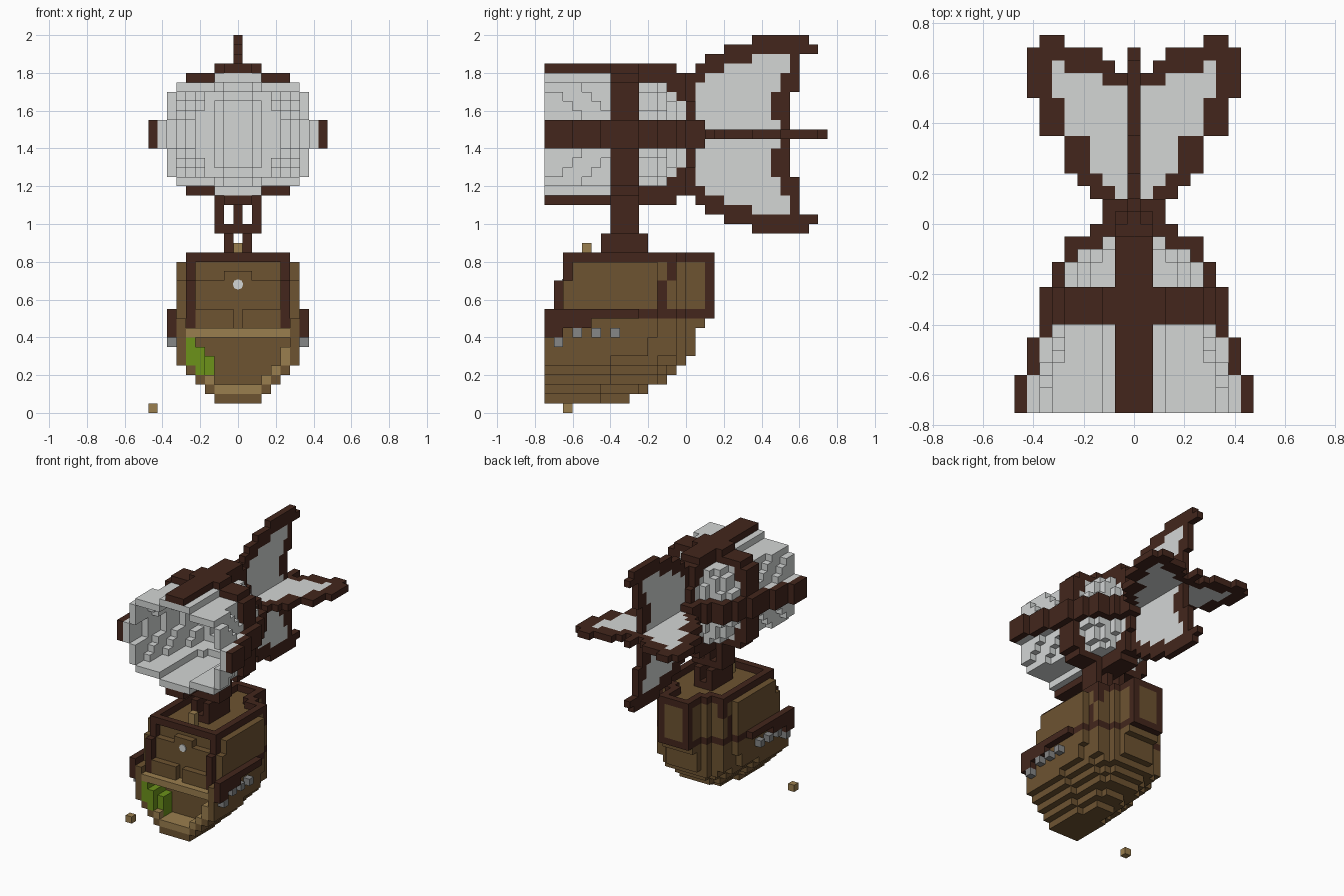
import bpy, bmesh
from math import pi, sqrt
from mathutils import Vector

old = bpy.data.objects.get("Cube")
if old:
    bpy.data.objects.remove(old, do_unlink=True)

UNIT = 0.05      # edge of one block
MID = 29         # block layer of the balloon axis
BOW = -15        # first block row at the open front


def linear(c):
    c /= 255
    return c / 12.92 if c <= 0.04045 else ((c + 0.055) / 1.055) ** 2.4


def make_material(name, *rgb):
    mat = bpy.data.materials.new(name)
    mat.use_nodes = True
    colour = [linear(c) for c in rgb] + [1]
    mat.diffuse_color = colour
    mat.node_tree.nodes["Principled BSDF"].inputs["Base Color"].default_value = colour
    return mat


MATERIALS = {
    "dark": make_material("dark_wood", 67, 38, 28),
    "wood": make_material("brown_wood", 109, 83, 49),
    "light": make_material("light_wood", 154, 126, 78),
    "cloth": make_material("pale_cloth", 211, 214, 213),
    "green": make_material("leaf_green", 108, 146, 26),
    "iron": make_material("iron_grey", 134, 135, 135),
}

parts = {}       # part name -> {block: colour}
occupied = set()


def put(part, colour, xs, ys, zs):
    """Fill a box of blocks, leaving blocks of earlier parts alone."""
    for x in xs:
        for y in ys:
            for z in zs:
                if (x, y, z) not in occupied:
                    occupied.add((x, y, z))
                    parts.setdefault(part, {})[x, y, z] = colour


def span(a, b):
    return range(a, b + 1)


def wide(half):
    return span(-half, half)


def near(p):
    x, y, z = p
    return ((x + 1, y, z), (x - 1, y, z), (x, y + 1, z), (x, y - 1, z), (x, y, z + 1), (x, y, z - 1))


# Balloon: half widths by height above the axis, then of the rounded tail rows
SECTION = [8.99, 8.7, 7.9, 7.6, 7.3, 6.9, 2.9]
TAIL = [5, 5, 4, 2.5, 1]
TAIL_RAIL = [6, 6, 5, 5, 3]


def top(y):
    return 6 if y < -5 else 5 if y < -2 else 2 - y


def half(y, d):
    if not 0 <= d <= top(y):
        return -1
    if y < -5:
        return int(SECTION[d] * (1 - (y - BOW) / 27))
    return round(TAIL[y + 5] * sqrt(1 - (d / (top(y) + 1)) ** 2))


# Balloon skin, hollow and open at the front
solid = {(x, y, MID + s * d) for y in range(BOW, 0) for d in span(0, top(y))
         for s in (-1, 1) for x in wide(half(y, d))}
for p in solid:
    if not all(q in solid or q[1] < BOW for q in near(p)):
        put("balloon_skin", "cloth", [p[0]], [p[1]], [p[2]])

for s in (-1, 1):
    # Ring around the balloon
    for y in span(-8, -6):
        for d in range(8):
            for x in wide(max(half(-8, d) + 1, half(-8, d - 1))):
                if abs(x) > half(y, d):
                    put("balloon_ring", "dark", [x], [y], [MID + s * d])
    # Keel ribs above and below, side rails left and right
    for y in range(BOW, 0):
        for d in range(top(y) + 1, 8 if y < -1 else 7):
            put("balloon_keel_rib", "dark", wide(1), [y], [MID + s * d])
        inner = half(y, 0) + 1
        for x in span(inner, inner if y < -5 else TAIL_RAIL[y + 5]):
            put("balloon_side_rail", "dark", [s * x], [y], span(MID - 1, MID + 1))

# Tail hub
put("tail_hub", "dark", wide(2), span(0, 1), span(MID - 1, MID + 1))
put("tail_hub", "dark", wide(1), [0], span(MID - 3, MID + 3))


def fin(name, rows, place):
    """Each row gives frame start, frame end, cloth start, cloth end."""
    for n, (a, b, c, d) in enumerate(rows, 1):
        for y in span(a, b):
            x, z = place(n)
            put(name, "cloth" if c <= y <= d else "dark", [x], [y], [z])


UPRIGHT = [(0, 10, 2, 9), (0, 10, 1, 8), (0, 10, 1, 8), (0, 10, 1, 8), (0, 11, 1, 9),
           (0, 11, 2, 9), (1, 11, 4, 10), (2, 11, 7, 10), (4, 13, 0, 0), (7, 12, 0, 0)]
LEVEL = [(0, 11, 2, 10), (0, 12, 3, 10), (2, 13, 4, 11), (3, 13, 7, 11),
         (4, 13, 7, 11), (7, 14, 10, 12), (7, 14, 0, 0), (10, 13, 0, 0)]
for s, tall, side in ((1, "upper", "left"), (-1, "lower", "right")):
    fin(tall + "_tail_fin", UPRIGHT, lambda n: (0, MID + s * n))
    fin(side + "_tail_fin", LEVEL, lambda n: (s * n, MID))
put("tail_spine", "dark", [0], span(0, 13), [MID])

# Struts between balloon and cabin
for x in (-2, 0, 2):
    put("strut", "dark", [x], span(-8, -6), span(20, 21))
put("strut_crossbar", "dark", wide(2), span(-8, -6), [19])
for x in (-1, 1):
    put("strut_foot", "dark", [x], span(-9, -5), span(17, 18))


# Rounded plan of hull and cabin
def stern(z):
    return [-7, -5, -3, -2, -1, 0, 0, 0][z - 1] if z < 9 else 1


def plan(y):
    return 6 if y < -3 else [5, 5, 3, 2, 2, 2][y + 3]


def beam(y, z):
    widest = z + 0.6 if z < 6 else 5.4 + 0.12 * z
    t = (y - BOW) / (stern(z) - BOW + 1)
    return min(plan(y), round(widest * sqrt(1 - t ** 4)))


# Hold contents and lining
for x, low, start, end in ((-3, 3, -14, -13), (-4, 4, BOW, -13), (-5, 5, BOW, -14)):
    put("leafy_cargo", "green", [x], span(start, end), span(low, low + 2))
hold = range(BOW, -12)
put("hold_floor", "light", wide(2), hold, [2])
for z in span(3, 6):
    for s in (-1, 1):
        put("hold_lining", "light", [s * (beam(BOW, z) - 1)], hold, [z])
put("deck", "light", wide(5), hold, [8])

# Hull, leaving the hold open
for z in span(1, 9):
    for y in span(BOW, stern(z)):
        for x in wide(beam(y, z)):
            in_hold = y in hold and abs(x) < beam(y, z) and 3 <= z <= 7
            above_deck = y < -13 and z == 9 and abs(x) < 6
            if not in_hold and not above_deck:
                put("hull", "wood", [x], [y], [z])

# Cabin posts and the raised panels of its front wall
for s in (-1, 1):
    put("cabin_front_post", "dark", [5 * s], [-14], span(9, 13))
    put("cabin_front_post", "dark", [5 * s], [-13], span(14, 16))
    put("cabin_stern_post", "dark", [2 * s], [2], span(10, 16))
    for x in span(1, 4):
        put("cabin_front_sill", "wood", [s * x], [-14], span(9, 10))
put("door_head", "wood", wide(1), [-13], [14])

# Cabin walls, with dark corner posts and a dark band round the stern
for z in span(10, 15):
    start = -13 if z < 14 else -12
    post = -3 if z < 14 else -2
    for y in span(start, 1):
        b = plan(y)
        banded = z == 10 and y > -6
        put("cabin_wall", "dark" if banded else "wood", wide(b - 1), [y], [z])
        put("cabin_wall", "dark" if y == post or banded else "wood", (-b, b), [y], [z])
put("cabin_stern", "wood", wide(1), [2], span(11, 15))
put("stern_band", "dark", wide(1), [2], [10])

# Roof rim, strut base and chimney
for y in span(-13, 2):
    b = min(5, plan(y))
    inner = -1 if y in (-13, 2) else min(b, plan(y + 1)) - 1
    for x in wide(b):
        if abs(x) > inner:
            put("roof_rim", "dark", [x], [y], [16])
put("roof_beam", "dark", wide(1), span(-9, -5), [16])
put("chimney", "light", [0], [-11], span(16, 17))

# Rail along the hull, dropping towards the bow, and guns under it
for s in (-1, 1):
    for y in span(BOW, -6):
        low = 8 if y < -13 else 9 if y < -10 else 10
        put("hull_rail", "dark", [7 * s], [y], span(low, 10))
    for y, z in ((-14, 7), (-12, 8), (-10, 8), (-8, 8)):
        put("gun", "iron", [7 * s], [y], [z])

# Loose crate on the ground
put("loose_crate", "light", [-9], [-13], [0])


def build(name, blocks):
    """Turn the open sides of a part's blocks into a mesh."""
    colours = sorted(set(blocks.values()))
    mesh = bpy.data.meshes.new(name)
    for c in colours:
        mesh.materials.append(MATERIALS[c])
    bm = bmesh.new()
    for p, c in blocks.items():
        centre = Vector((p[0], p[1] + 0.5, p[2] + 0.5))
        for q in near(p):
            if q in occupied:
                continue
            n = Vector(q) - Vector(p)
            u = Vector((n.y, n.z, n.x))
            v = n.cross(u)
            corners = [n + u + v, n - u + v, n - u - v, n + u - v]
            face = bm.faces.new([bm.verts.new((centre + k / 2) * UNIT) for k in corners])
            face.material_index = colours.index(c)
    bmesh.ops.remove_doubles(bm, verts=bm.verts, dist=UNIT / 100)
    bm.to_mesh(mesh)
    bm.free()
    bpy.context.collection.objects.link(bpy.data.objects.new(name, mesh))


for name, blocks in parts.items():
    build(name, blocks)

# Round door window
bpy.ops.mesh.primitive_cylinder_add(vertices=8, radius=0.028, depth=0.008,
                                    location=(0, -0.653, 0.68), rotation=(pi / 2, 0, 0))
window = bpy.context.object
window.name = "door_window"
window.data.materials.append(MATERIALS["cloth"])
